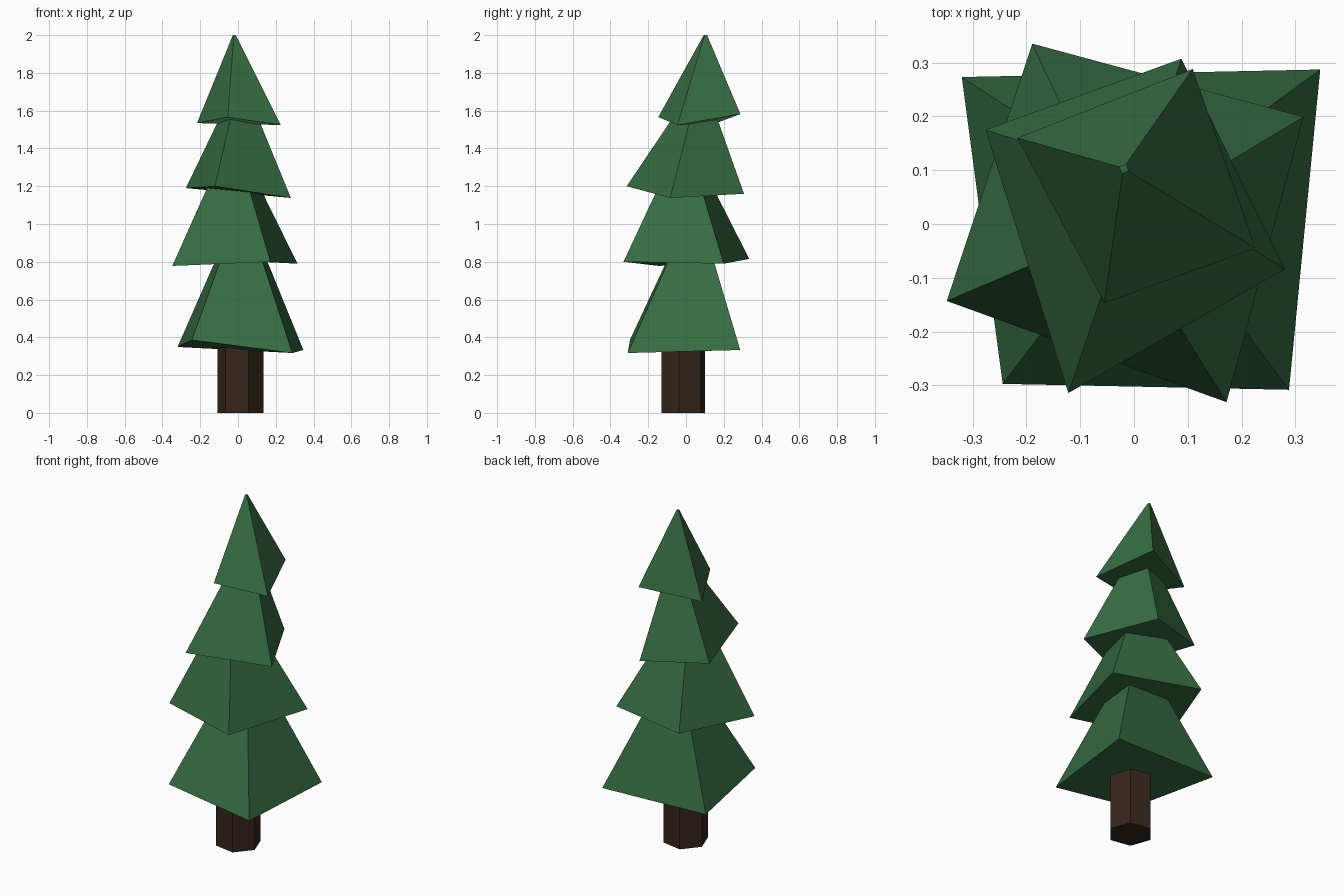
import bpy, bmesh
from math import radians
from mathutils import Vector, Matrix

if "Cube" in bpy.data.objects:
    bpy.data.objects.remove(bpy.data.objects["Cube"])


def material(name, rgb):
    m = bpy.data.materials.new(name)
    m.diffuse_color = (*rgb, 1)
    m.use_nodes = True
    m.node_tree.nodes["Principled BSDF"].inputs["Base Color"].default_value = m.diffuse_color
    return m


def add_object(name, bm, mat):
    bmesh.ops.recalc_face_normals(bm, faces=bm.faces)
    mesh = bpy.data.meshes.new(name)
    bm.to_mesh(mesh)
    bm.free()
    mesh.materials.append(mat)
    obj = bpy.data.objects.new(name, mesh)
    bpy.context.collection.objects.link(obj)
    return obj


def foliage_tier(name, corners, apex, mat):
    """Four-sided crooked pyramid, cut off just below its apex."""
    bm = bmesh.new()
    apex = Vector(apex)
    base = [bm.verts.new(c) for c in corners]
    top = [bm.verts.new(Vector(c).lerp(apex, 0.96)) for c in corners]
    bm.faces.new(base[::-1])
    bm.faces.new(top)
    for i in range(4):
        j = (i + 1) % 4
        bm.faces.new((base[i], base[j], top[j], top[i]))
    return add_object(name, bm, mat)


green = material("needles", (0.037, 0.15, 0.055))
brown = material("bark", (0.037, 0.019, 0.012))

# Hexagonal trunk
bm = bmesh.new()
bmesh.ops.create_cone(bm, cap_ends=True, segments=6, radius1=0.123,
                      radius2=0.123, depth=0.55)
bmesh.ops.rotate(bm, verts=bm.verts, matrix=Matrix.Rotation(radians(-10 - 90), 3, 'Z')
                 @ Matrix.Rotation(radians(-90 + 180), 3, 'Z'))
# Turn so that one corner lies at -10 degrees
first = max(bm.verts, key=lambda v: v.co.x).co
turn = radians(-10) - Vector((1, 0)).angle_signed(first.xy) * -1
bmesh.ops.rotate(bm, verts=bm.verts, matrix=Matrix.Rotation(turn, 3, 'Z'))
bmesh.ops.translate(bm, verts=bm.verts, vec=(0.013, -0.015, 0.275))
add_object("trunk", bm, brown)

# Foliage tiers, bottom to top: base corners counter-clockwise, then apex
tiers = [
    ("foliage_bottom", [(-0.244, -0.297, 0.386), (0.288, -0.308, 0.317),
                        (0.346, 0.287, 0.333), (-0.320, 0.273, 0.349)],
     (0.022, 0.05, 1.13)),
    ("foliage_lower", [(-0.348, -0.143, 0.778), (0.172, -0.331, 0.80),
                       (0.315, 0.199, 0.79), (-0.189, 0.335, 0.815)],
     (-0.03, -0.008, 1.49)),
    ("foliage_upper", [(-0.122, -0.314, 1.20), (0.28, -0.084, 1.138),
                       (0.088, 0.307, 1.16), (-0.276, 0.175, 1.19)],
     (0.013, 0.083, 1.79)),
    ("foliage_top", [(-0.055, -0.147, 1.566), (0.226, -0.045, 1.524),
                     (0.109, 0.288, 1.582), (-0.217, 0.160, 1.534)],
     (-0.02, 0.104, 2.018)),
]
for name, corners, apex in tiers:
    foliage_tier(name, corners, apex, green)
